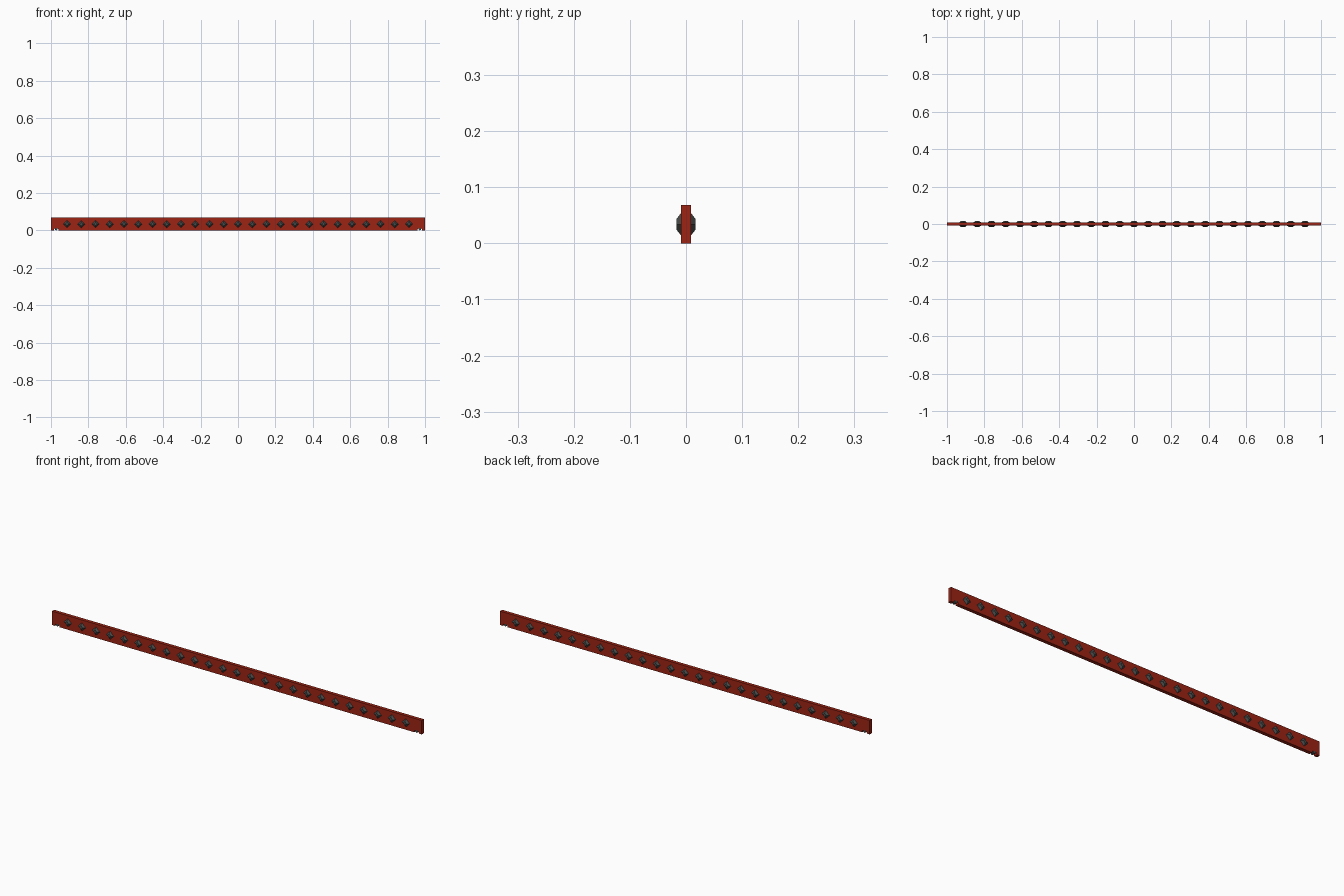
import bpy, bmesh, math
from mathutils import Matrix

if "Cube" in bpy.data.objects:
    bpy.data.objects.remove(bpy.data.objects["Cube"])

H, T = 0.068, 0.0085      # rail height and half thickness
COUNT, STEP = 25, 0.0762  # studs
NOTCH_X, NOTCH_R = 0.972, 0.013


def material(name, col):
    m = bpy.data.materials.new(name)
    m.diffuse_color = (*col, 1)
    m.use_nodes = True
    m.node_tree.nodes["Principled BSDF"].inputs["Base Color"].default_value = m.diffuse_color
    return m


red = material("rust red", (0.33, 0.017, 0.007))
grey = material("dark steel", (0.065, 0.07, 0.07))


def finish(bm, name, mat):
    bmesh.ops.recalc_face_normals(bm, faces=bm.faces[:])
    me = bpy.data.meshes.new(name)
    bm.to_mesh(me)
    bm.free()
    me.materials.append(mat)
    ob = bpy.data.objects.new(name, me)
    bpy.context.collection.objects.link(ob)
    return ob


# rail: flat bar with a small rounded notch under each end
def arc(cx):
    return [(cx - NOTCH_R * math.cos(math.pi * i / 6),
             NOTCH_R * math.sin(math.pi * i / 6)) for i in range(7)]


profile = [(-1, 0)] + arc(-NOTCH_X) + arc(NOTCH_X) + [(1, 0), (1, H), (-1, H)]
bm = bmesh.new()
face = bm.faces.new([bm.verts.new((x, -T, z)) for x, z in profile])
ext = bmesh.ops.extrude_face_region(bm, geom=[face])
moved = [g for g in ext["geom"] if isinstance(g, bmesh.types.BMVert)]
bmesh.ops.translate(bm, verts=moved, vec=(0, 2 * T, 0))
bmesh.ops.triangulate(bm, faces=[f for f in bm.faces if len(f.verts) > 4])
finish(bm, "rail", red)

# studs: four-sided diamond frustums on both faces
bm = bmesh.new()
for i in range(COUNT):
    x = (i - (COUNT - 1) / 2) * STEP
    for s in (-1, 1):
        mat = (Matrix.Translation((x, s * 0.0125, H / 2))
               @ Matrix.Rotation(-s * math.pi / 2, 4, 'X'))
        bmesh.ops.create_cone(bm, cap_ends=True, segments=4, radius1=0.021,
                              radius2=0.0095, depth=0.009, matrix=mat)
finish(bm, "studs", grey)

# pins sitting in the end notches
bm = bmesh.new()
for s in (-1, 1):
    mat = (Matrix.Translation((s * NOTCH_X, 0, 0.0075))
           @ Matrix.Rotation(math.pi / 2, 4, 'X'))
    bmesh.ops.create_cone(bm, cap_ends=True, segments=8, radius1=0.007,
                          radius2=0.007, depth=2 * T, matrix=mat)
finish(bm, "end_pins", grey)
